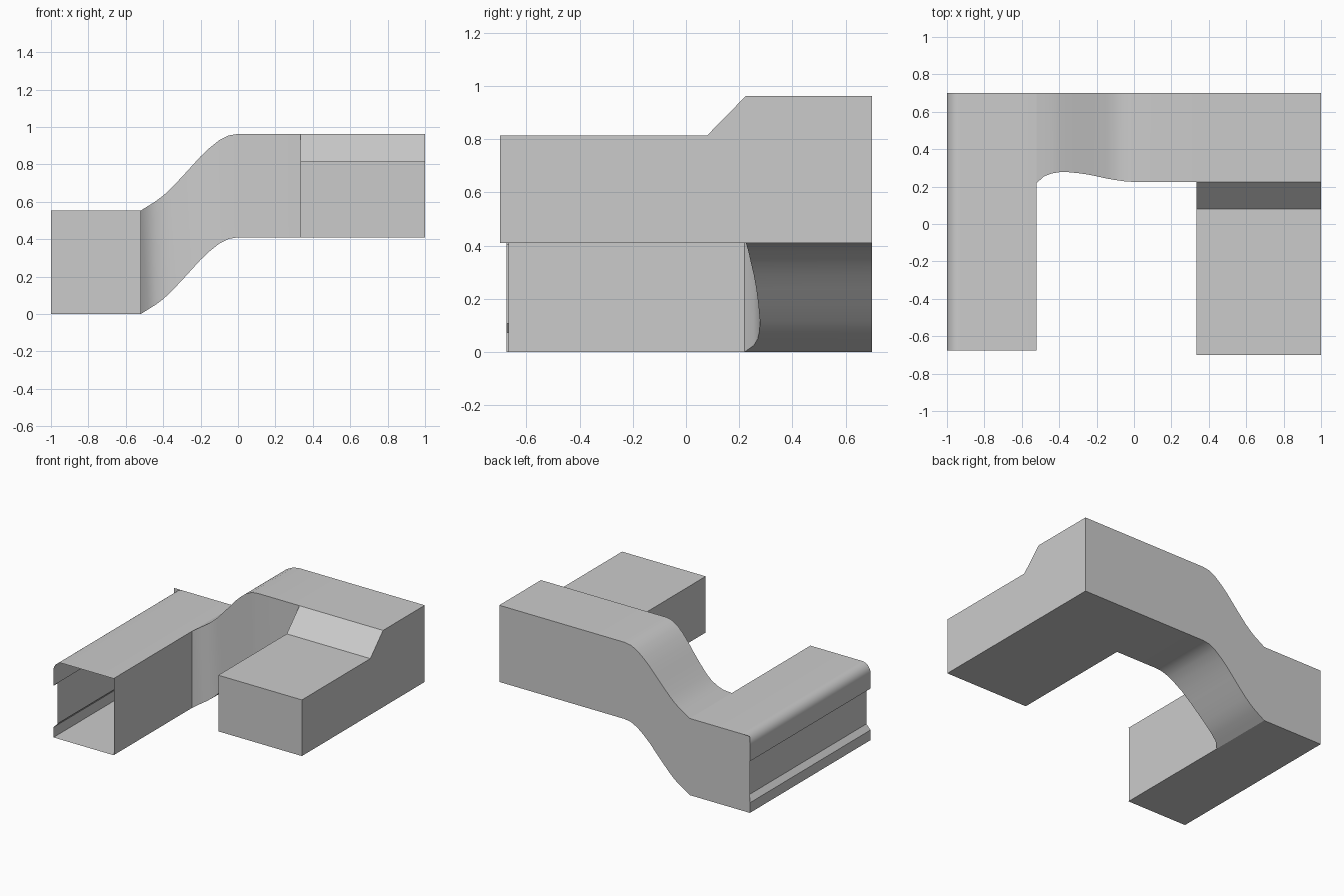
import bpy, bmesh, math

if "Cube" in bpy.data.objects:
    bpy.data.objects.remove(bpy.data.objects["Cube"])

Y0, Y1 = -0.675, 0.7      # extent of the low arm
H = 0.553                 # duct height


def finish(name, bm, recalc=True):
    bmesh.ops.remove_doubles(bm, verts=bm.verts, dist=1e-5)
    if recalc:
        bmesh.ops.recalc_face_normals(bm, faces=bm.faces)
    mesh = bpy.data.meshes.new(name)
    bm.to_mesh(mesh)
    bm.free()
    ob = bpy.data.objects.new(name, mesh)
    bpy.context.collection.objects.link(ob)
    bpy.ops.object.select_all(action='DESELECT')
    ob.select_set(True)
    bpy.context.view_layer.objects.active = ob
    bpy.ops.object.shade_smooth_by_angle(angle=math.radians(25))
    return ob


def face(bm, pts):
    return bm.faces.new([bm.verts.new(p) for p in pts])


def strip(bm, a, b):
    """Quads between two equally long point rows."""
    for i in range(len(a) - 1):
        face(bm, [a[i], a[i + 1], b[i + 1], b[i]])


# Low arm: thin channel open at the front, grooved on its outer side
bm = bmesh.new()
r = 0.07
arc = [(-1 + r - r * math.cos(t), H - r + r * math.sin(t))
       for t in [math.pi / 2 * i / 8 for i in range(9)]]
prof = [(-0.52, 0), (-1, 0), (-1, 0.073), (-0.967, 0.108),
        (-0.967, 0.405), (-1, 0.372)] + arc + [(-0.52, H)]
strip(bm, [(x, Y0, z) for x, z in prof], [(x, Y1, z) for x, z in prof])
face(bm, [(-0.52, Y0 + 0.007, 0), (-0.52, 0.22, 0),
          (-0.52, 0.22, H), (-0.52, Y0 + 0.007, H)])
finish("low_arm_channel", bm)

# Square back panel closing the low arm
bm = bmesh.new()
face(bm, [(-1, Y1, 0), (-1, Y1, H), (-0.52, Y1, H), (-0.52, Y1, 0)])
finish("low_arm_back_panel", bm, recalc=False)

# Rising duct: stations of x, bottom z, front y
stations = [(-0.52, 0, 0.22), (-0.48, 0.025, 0.255), (-0.44, 0.05, 0.27),
            (-0.40, 0.08, 0.277), (-0.36, 0.117, 0.278), (-0.30, 0.18, 0.272),
            (-0.25, 0.235, 0.265), (-0.20, 0.29, 0.255), (-0.15, 0.337, 0.244),
            (-0.10, 0.377, 0.235), (-0.05, 0.402, 0.228), (0, 0.41, 0.225),
            (0.333, 0.41, 0.225)]
bm = bmesh.new()
rings = [[(x, y, z), (x, Y1, z), (x, Y1, z + H), (x, y, z + H), (x, y, z)]
         for x, z, y in stations]
for a, b in zip(rings, rings[1:]):
    strip(bm, a, b)
finish("rising_duct", bm)

# High arm: stepped box joined to the duct
bm = bmesh.new()
side = [(-0.7, 0.41), (0.225, 0.41), (0.7, 0.41), (0.7, 0.41 + H),
        (0.225, 0.41 + H), (0.08, 0.815), (-0.7, 0.815)]
loop = side + side[:1]
strip(bm, [(0.333, y, z) for y, z in loop], [(1, y, z) for y, z in loop])
face(bm, [(1, y, z) for y, z in side])
face(bm, [(0.333, y, z) for y, z in side[:2] + side[4:]])
finish("high_arm_box", bm)
